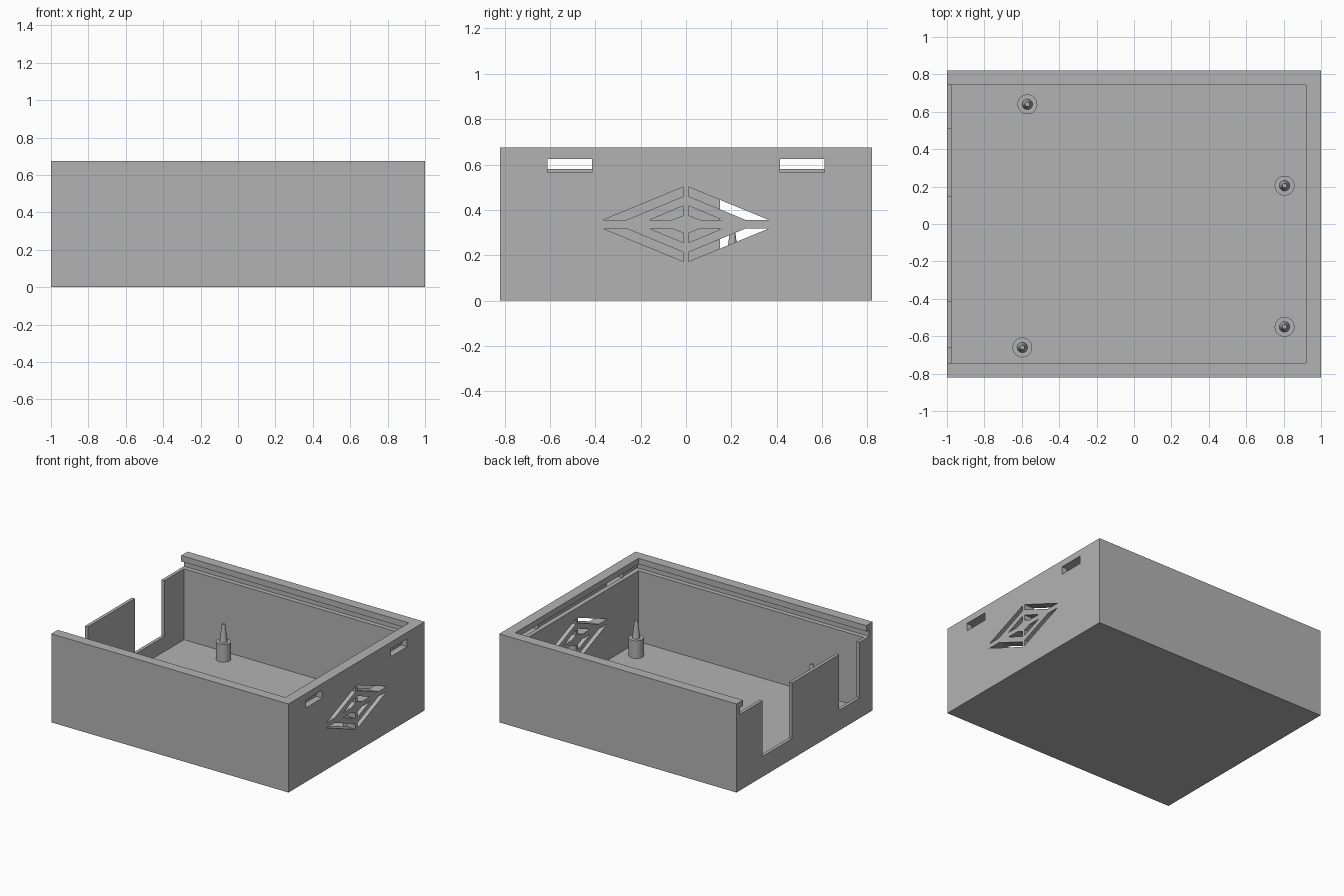
import bpy, bmesh, math
from mathutils import Vector

cube = bpy.data.objects.get("Cube")
if cube:
    bpy.data.objects.remove(cube, do_unlink=True)

grey = bpy.data.materials.new("light_grey")
grey.use_nodes = True
COLOUR = (0.45, 0.45, 0.45, 1)
grey.diffuse_color = COLOUR
grey.node_tree.nodes["Principled BSDF"].inputs["Base Color"].default_value = COLOUR


def add_object(name, bm):
    bmesh.ops.recalc_face_normals(bm, faces=bm.faces)
    mesh = bpy.data.meshes.new(name)
    bm.to_mesh(mesh)
    bm.free()
    mesh.materials.append(grey)
    obj = bpy.data.objects.new(name, mesh)
    bpy.context.collection.objects.link(obj)
    return obj


def box(name, x, y, z):
    bm = bmesh.new()
    bmesh.ops.create_cube(bm, size=1)
    for v in bm.verts:
        v.co = Vector([(a + b) / 2 + c * (b - a) for (a, b), c in zip((x, y, z), v.co)])
    return add_object(name, bm)


def prism_x(name, outline, x0, x1):
    bm = bmesh.new()
    face = bm.faces.new([bm.verts.new((x0, y, z)) for y, z in outline])
    ext = bmesh.ops.extrude_face_region(bm, geom=[face])
    verts = [g for g in ext["geom"] if isinstance(g, bmesh.types.BMVert)]
    bmesh.ops.translate(bm, verts=verts, vec=(x1 - x0, 0, 0))
    return add_object(name, bm)


def cut(target, cutter):
    mod = target.modifiers.new("cut", "BOOLEAN")
    mod.operation, mod.solver, mod.object = "DIFFERENCE", "EXACT", cutter
    bpy.context.view_layer.update()
    graph = bpy.context.evaluated_depsgraph_get()
    mesh = bpy.data.meshes.new_from_object(target.evaluated_get(graph))
    target.modifiers.clear()
    target.data = mesh
    bpy.data.objects.remove(cutter, do_unlink=True)


# Open case with a thin end wall at -x
FLOOR, LEDGE = 0.04, 0.58
case = box("case", (-1, 1), (-0.82, 0.82), (0, 0.675))
cut(case, box("cavity", (-0.975, 0.92), (-0.743, 0.743), (FLOOR, 0.9)))

# Open end above the thin wall, and the groove for a sliding lid
cut(case, box("lid_entry", (-1.1, 0.9), (-0.743, 0.743), (LEDGE, 0.9)))
cut(case, box("lid_groove", (-1.1, 0.955), (-0.778, 0.778), (LEDGE, 0.63)))

# Two connector openings in the thin wall
for y0, y1 in ((0.15, 0.507), (-0.66, -0.417)):
    cut(case, box("port", (-1.1, -0.9), (y0, y1), (0.155, 0.61)))

# Latch slots in the thick end wall
for s in (-1, 1):
    ys = sorted((s * 0.415, s * 0.61))
    cut(case, box("latch_slot", (0.95, 1.1), ys, (0.565, 0.625)))

# Diamond vent: an outer and an inner slit, mirrored into four quarters
MID = 0.337
slits = (
    ((0.012, 0.164), (0.012, 0.123), (0.265, 0.018), (0.367, 0.018)),
    ((0.012, 0.081), (0.012, 0.039), (0.065, 0.018), (0.162, 0.018)),
)
for slit in slits:
    for sy in (-1, 1):
        for sz in (-1, 1):
            outline = [(sy * y, MID + sz * z) for y, z in slit]
            cut(case, prism_x("vent_slit", outline, 0.85, 1.1))

# Standoffs with tapered pins, turned from one profile
profile = ((0.053, FLOOR - 0.01), (0.053, 0.175), (0.028, 0.175), (0.012, 0.307))
SIDES = 32
for i, (px, py) in enumerate(((-0.57, 0.64), (0.805, 0.205), (0.805, -0.55), (-0.597, -0.66))):
    bm = bmesh.new()
    rings = []
    for r, z in profile:
        angles = [2 * math.pi * k / SIDES for k in range(SIDES)]
        rings.append([bm.verts.new((px + r * math.cos(a), py + r * math.sin(a), z)) for a in angles])
    for low, high in zip(rings, rings[1:]):
        for k in range(SIDES):
            n = (k + 1) % SIDES
            bm.faces.new((low[k], low[n], high[n], high[k]))
    bm.faces.new(rings[0])
    bm.faces.new(rings[-1])
    post = add_object(f"standoff_{i + 1}", bm)
    bpy.ops.object.select_all(action="DESELECT")
    post.select_set(True)
    bpy.context.view_layer.objects.active = post
    bpy.ops.object.shade_smooth_by_angle(angle=math.radians(35))
